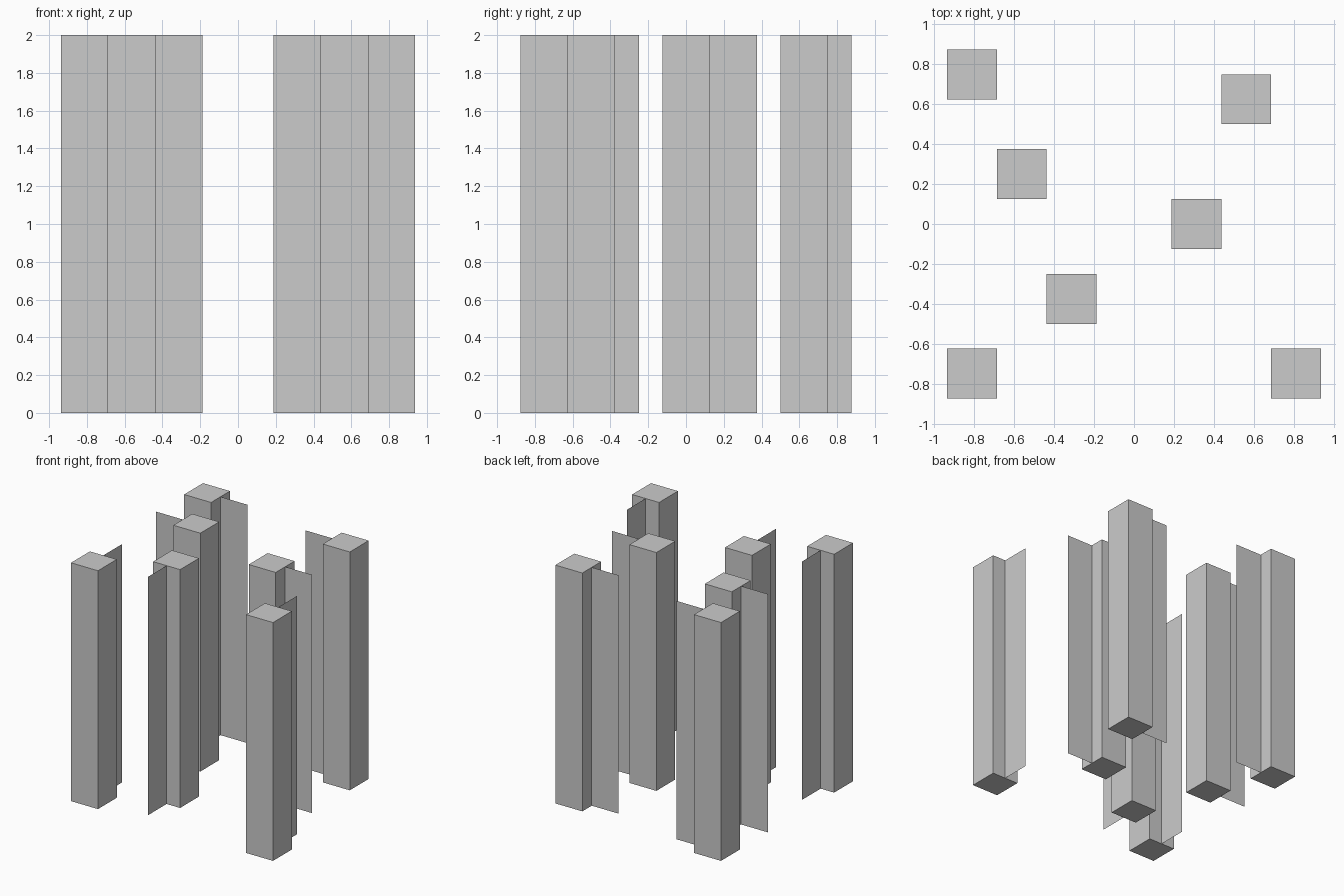
import bpy
import bmesh

if "Cube" in bpy.data.objects:
    bpy.data.objects.remove(bpy.data.objects["Cube"])

W = 0.25       # pillar width and flap length
H = 2.0        # height

# pillar centre x, y and direction its thin flap points
LAYOUT = [
    (-0.8125, -0.75, 0, 1),
    (0.8125, -0.75, 0, 1),
    (-0.3125, -0.375, 0, -1),
    (0.3125, 0.0, 1, 0),
    (-0.5625, 0.25, -1, 0),
    (0.5625, 0.625, -1, 0),
    (-0.8125, 0.75, 1, 0),
]


def extruded(name, points):
    """Raise a closed footprint (4 points) or a line (2 points) to full height."""
    bm = bmesh.new()
    verts = [bm.verts.new((x, y, 0)) for x, y in points]
    if len(verts) > 2:
        base = bm.faces.new(verts)
        geom = bmesh.ops.extrude_face_region(bm, geom=[base], use_keep_orig=True)["geom"]
    else:
        edge = bm.edges.new(verts)
        geom = bmesh.ops.extrude_edge_only(bm, edges=[edge])["geom"]
    top = [g for g in geom if isinstance(g, bmesh.types.BMVert)]
    bmesh.ops.translate(bm, verts=top, vec=(0, 0, H))
    bmesh.ops.recalc_face_normals(bm, faces=bm.faces[:])
    mesh = bpy.data.meshes.new(name)
    bm.to_mesh(mesh)
    bm.free()
    obj = bpy.data.objects.new(name, mesh)
    bpy.context.collection.objects.link(obj)
    return obj


for i, (x, y, dx, dy) in enumerate(LAYOUT, 1):
    h = W / 2
    # square pillar
    extruded(f"pillar_{i}", [(x - h, y - h), (x + h, y - h), (x + h, y + h), (x - h, y + h)])
    # single-sheet flap from the middle of one side
    extruded(f"flap_{i}", [(x + dx * h, y + dy * h), (x + dx * (h + W), y + dy * (h + W))])
